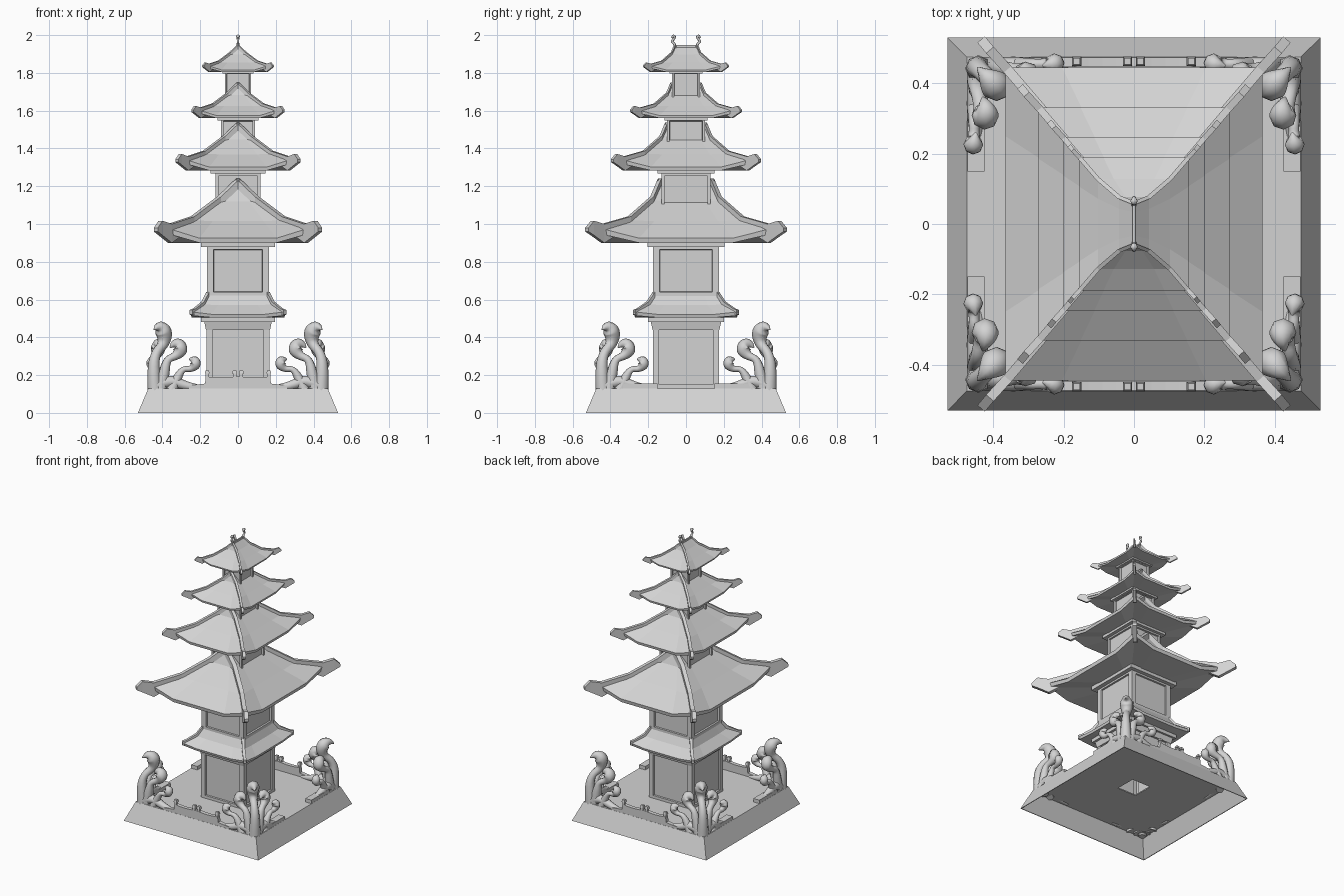
import bpy, bmesh
from mathutils import Vector

cube = bpy.data.objects.get("Cube")
if cube:
    bpy.data.objects.remove(cube)

GREY = (0.65, 0.65, 0.65, 1)
stone = bpy.data.materials.new("grey stone")
stone.use_nodes = True
stone.diffuse_color = GREY
stone.node_tree.nodes["Principled BSDF"].inputs["Base Color"].default_value = GREY

SIGNS = [(1, 1), (-1, 1), (-1, -1), (1, -1)]


def finish(bm, name):
    bmesh.ops.recalc_face_normals(bm, faces=bm.faces)
    mesh = bpy.data.meshes.new(name)
    bm.to_mesh(mesh)
    bm.free()
    mesh.materials.append(stone)
    ob = bpy.data.objects.new(name, mesh)
    bpy.context.collection.objects.link(ob)


def loft(bm, rings, cap=True):
    """Join closed rings of points with quads, optionally closing both ends."""
    rows = [[bm.verts.new(p) for p in r] for r in rings]
    n = len(rows[0])
    for a, b in zip(rows, rows[1:]):
        for i in range(n):
            j = (i + 1) % n
            bm.faces.new((a[i], a[j], b[j], b[i]))
    if cap:
        bm.faces.new(rows[0])
        bm.faces.new(rows[-1])


def add_box(bm, cx, cy, z0, z1, hx, hy, tx=None, ty=None, cap=True):
    tx, ty = tx or hx, ty or hy
    loft(bm, [[(cx + sx * a, cy + sy * b, z) for sx, sy in SIGNS]
              for a, b, z in ((hx, hy, z0), (tx, ty, z1))], cap)


def eave_ring(hx, hy, z, corner_z):
    """Rectangle with two extra points per side, so corners can lift."""
    pts = []
    corners = [Vector((sx * hx, sy * hy, corner_z)) for sx, sy in SIGNS]
    for a, b in zip(corners, corners[1:] + corners[:1]):
        pts.append(a)
        for t in (0.22, 0.78):
            p = a.lerp(b, t)
            p.z = z
            pts.append(p)
    return pts


def hip_strips(pts, width, scale=1, z0=0):
    """Raised ribs along the four hips; pts hold x, y, bottom and top."""
    bm = bmesh.new()
    for sx, sy in SIGNS:
        rings = []
        for x, y, lo, hi in pts:
            ox, oy = 0.76 * width, -0.65 * width
            rings.append([Vector((sx * (x + k * ox) * scale, sy * (y + k * oy) * scale,
                                  z0 + z * scale))
                          for k, z in ((-1, lo), (1, lo), (1, hi), (-1, hi))])
        loft(bm, rings)
    return bm


def roof(name, z0, s):
    bm = bmesh.new()
    profile = [(0, .14, .315, .315), (.1, .18, .22, .225), (.24, .30, .115, .12),
               (.365, .445, .025, .075), (.36, .44, 0, .045), (.17, .18, 0, .0)]
    loft(bm, [eave_ring(x * s, y * s, z0 + z * s, z0 + c * s) for x, y, z, c in profile])
    bmesh.ops.remove_doubles(bm, verts=bm.verts, dist=1e-5)
    finish(bm, name)
    # hip ribs with upturned tips, plus the ridge bar
    ribs = [(0, .14, .28, .34), (.1, .18, .19, .245), (.24, .30, .09, .14),
            (.36, .44, 0, .1), (.41, .495, .04, .117), (.435, .525, .06, .08)]
    bm = hip_strips(ribs, .014, s, z0)
    add_box(bm, 0, 0, z0 + .29 * s, z0 + .335 * s, .01 * s, .14 * s)
    finish(bm, name + "_ribs")
    # beam under the eave
    bm = bmesh.new()
    add_box(bm, 0, 0, z0 - .022 * s, z0 + .01, .195 * s, .203 * s)
    finish(bm, name + "_beam")


def story(name, hx, hy, z0, z1, border, p0, p1):
    """Hollow tower block with a recessed panel on each side."""
    bm = bmesh.new()
    add_box(bm, 0, 0, z0, z1, hx, hy, cap=False)
    bmesh.ops.recalc_face_normals(bm, faces=bm.faces)
    sides = bm.faces[:]
    mid = (z0 + z1) / 2
    bmesh.ops.inset_individual(bm, faces=sides, thickness=border)
    for f in sides:
        for v in f.verts:
            v.co.z = p1 if v.co.z > mid else p0
    bmesh.ops.inset_individual(bm, faces=sides, thickness=.002, depth=-.012)
    finish(bm, name)


# hollow base, open below, with a square hole through its floor
bm = bmesh.new()
loft(bm, [[(sx * h, sy * h, z) for sx, sy in SIGNS]
          for h, z in ((.075, .122), (.075, .13), (.475, .13), (.53, 0),
                       (.525, 0), (.47, .122), (.075, .122))], cap=False)
bmesh.ops.remove_doubles(bm, verts=bm.verts, dist=1e-5)
finish(bm, "base")

# tower blocks
story("ground_story", .168, .175, .13, .5, .045, .15, .46)
story("second_story", .165, .175, .58, .9, .05, .64, .865)
story("third_story", .12, .13, 1.0, 1.29, .022, 1.08, 1.255)
story("fourth_story", .09, .1, 1.38, 1.57, .018, 1.42, 1.545)
story("fifth_story", .07, .073, 1.62, 1.815, .014, 1.66, 1.795)

# skirt roof above the ground story
bm = bmesh.new()
skirt = [(.16, .17, .63, .63), (.187, .205, .57, .575), (.25, .275, .522, .535),
         (.245, .27, .505, .515), (.19, .2, .505, .505)]
loft(bm, [eave_ring(*p) for p in skirt])
finish(bm, "skirt_roof")
finish(hip_strips([(.16, .17, .6, .64), (.187, .205, .555, .588),
                   (.23, .255, .515, .553), (.248, .275, .52, .545)], .01),
       "skirt_ribs")
bm = bmesh.new()
add_box(bm, 0, 0, .48, .507, .195, .2)
add_box(bm, 0, 0, .44, .48, .17, .177, .178, .186)
finish(bm, "skirt_beam")

# main roofs
for name, z0, s in (("lower_roof", .9, 1), ("middle_roof", 1.283, .745),
                    ("upper_roof", 1.56, .555), ("top_roof", 1.805, .425)):
    roof(name, z0, s)


def tube(name, pts):
    """Smooth tapered tube; pts hold x, y, z and radius."""
    cu = bpy.data.curves.new(name, "CURVE")
    cu.dimensions = "3D"
    cu.bevel_depth = 1
    cu.bevel_resolution = 2
    cu.resolution_u = 4
    cu.use_fill_caps = True
    sp = cu.splines.new("NURBS")
    sp.points.add(len(pts) - 1)
    for p, (x, y, z, r) in zip(sp.points, pts):
        p.co = (x, y, z, 1)
        p.radius = r
    sp.order_u = 3
    sp.use_endpoint_u = True
    tmp = bpy.data.objects.new(name + "_path", cu)
    bpy.context.collection.objects.link(tmp)
    dg = bpy.context.evaluated_depsgraph_get()
    mesh = bpy.data.meshes.new_from_object(tmp.evaluated_get(dg))
    bpy.data.objects.remove(tmp)
    mesh.name = name
    mesh.materials.clear()
    mesh.materials.append(stone)
    mesh.shade_smooth()
    ob = bpy.data.objects.new(name, mesh)
    bpy.context.collection.objects.link(ob)


# ridge finials
for s in (1, -1):
    tube("ridge_finial", [(0, s * .055, 1.93, .008), (0, s * .06, 1.955, .007),
                          (0, s * .078, 1.965, .006), (0, s * .06, 1.985, .007),
                          (0, s * .066, 1.997, .012), (0, s * .076, 1.985, .004)])

# curling fronds at the corners
tall = [(.44, .44, .12, .04), (.45, .45, .24, .032), (.435, .435, .32, .024),
        (.395, .395, .36, .028), (.388, .388, .41, .042), (.4, .4, .445, .044),
        (.425, .425, .46, .022), (.445, .445, .44, .003)]
mid = [(.41, .44, .12, .036), (.39, .445, .22, .03), (.375, .445, .285, .02),
       (.33, .435, .3, .022), (.302, .425, .33, .04), (.315, .42, .365, .036),
       (.345, .425, .365, .018), (.36, .43, .345, .003)]
low = [(.35, .448, .12, .03), (.32, .45, .19, .024), (.29, .455, .235, .015),
       (.25, .455, .23, .015), (.222, .458, .255, .03), (.232, .455, .285, .025),
       (.26, .45, .285, .003)]
root = [(.44, .44, .14, .035), (.36, .445, .18, .03), (.28, .45, .14, .025),
        (.19, .455, .13, .015)]
for sx, sy in SIGNS:
    tube("tall_frond", [(sx * x, sy * y, z, r) for x, y, z, r in tall])
    for part, pts in (("middle_frond", mid), ("low_frond", low), ("frond_root", root)):
        tube(part, [(sx * x, sy * y, z, r) for x, y, z, r in pts])
        tube(part, [(sx * y, sy * x, z, r) for x, y, z, r in pts])
    # low wall ends on the open sides
    bm = bmesh.new()
    add_box(bm, sx * .45, sy * .25, .125, .155, .024, .1)
    finish(bm, "side_wall_end")

# railings with posts along the front and back
rail = [(0, .193), (.05, .188), (.09, .186), (.13, .188), (.17, .193),
        (.175, .155), (.26, .145)]
for sx, sy in SIGNS:
    bm = bmesh.new()
    loft(bm, [[(sx * x, sy * y, z)
               for y, z in ((.447, .125), (.474, .125), (.474, top), (.447, top))]
              for x, top in rail])
    finish(bm, "railing")
    bm = bmesh.new()
    for x in (.018, .163):
        add_box(bm, sx * x, sy * .463, .125, .208, .009, .009)
        add_box(bm, sx * x, sy * .463, .208, .225, .013, .013, .009, .009)
    finish(bm, "railing_posts")
